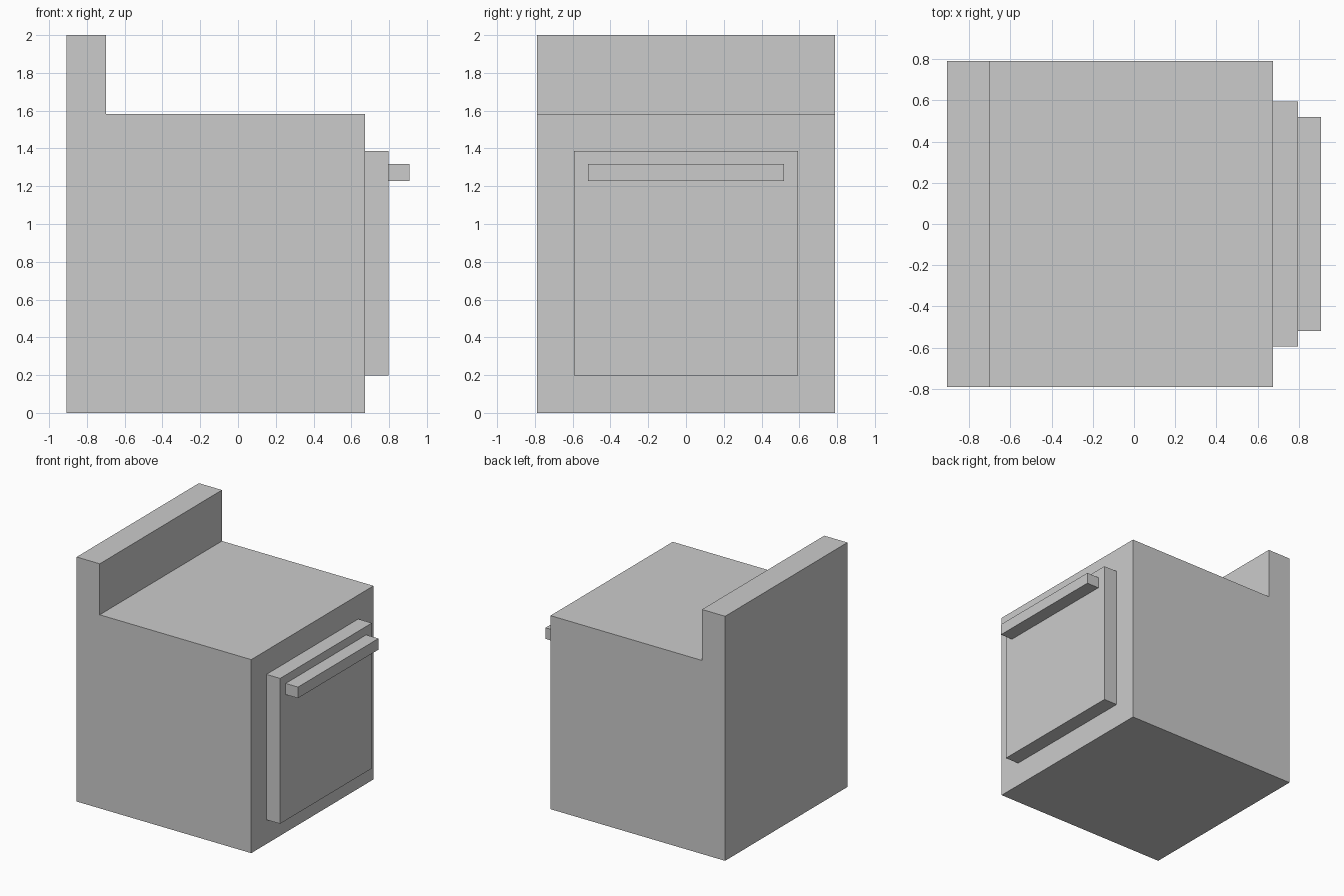
import bpy
import bmesh

if "Cube" in bpy.data.objects:
    bpy.data.objects.remove(bpy.data.objects["Cube"])


def extrude_profile(name, profile, half_width):
    """Extrude a closed x-z profile symmetrically along y."""
    bm = bmesh.new()
    face = bm.faces.new([bm.verts.new((x, -half_width, z)) for x, z in profile])
    ext = bmesh.ops.extrude_face_region(bm, geom=[face])
    verts = [g for g in ext["geom"] if isinstance(g, bmesh.types.BMVert)]
    bmesh.ops.translate(bm, verts=verts, vec=(0, 2 * half_width, 0))
    bmesh.ops.recalc_face_normals(bm, faces=bm.faces)
    mesh = bpy.data.meshes.new(name)
    bm.to_mesh(mesh)
    bm.free()
    obj = bpy.data.objects.new(name, mesh)
    bpy.context.collection.objects.link(obj)
    return obj


def box(name, x0, x1, z0, z1, half_width):
    return extrude_profile(name, [(x0, z0), (x1, z0), (x1, z1), (x0, z1)], half_width)


# Stove body with raised back panel
extrude_profile("stove_body", [(-0.907, 0), (0.673, 0), (0.673, 1.583),
                               (-0.698, 1.583), (-0.698, 2), (-0.907, 2)], 0.79)

# Oven door on the +x side
box("oven_door", 0.673, 0.796, 0.198, 1.387, 0.593)

# Door handle bar
box("door_handle", 0.796, 0.907, 1.227, 1.318, 0.52)
